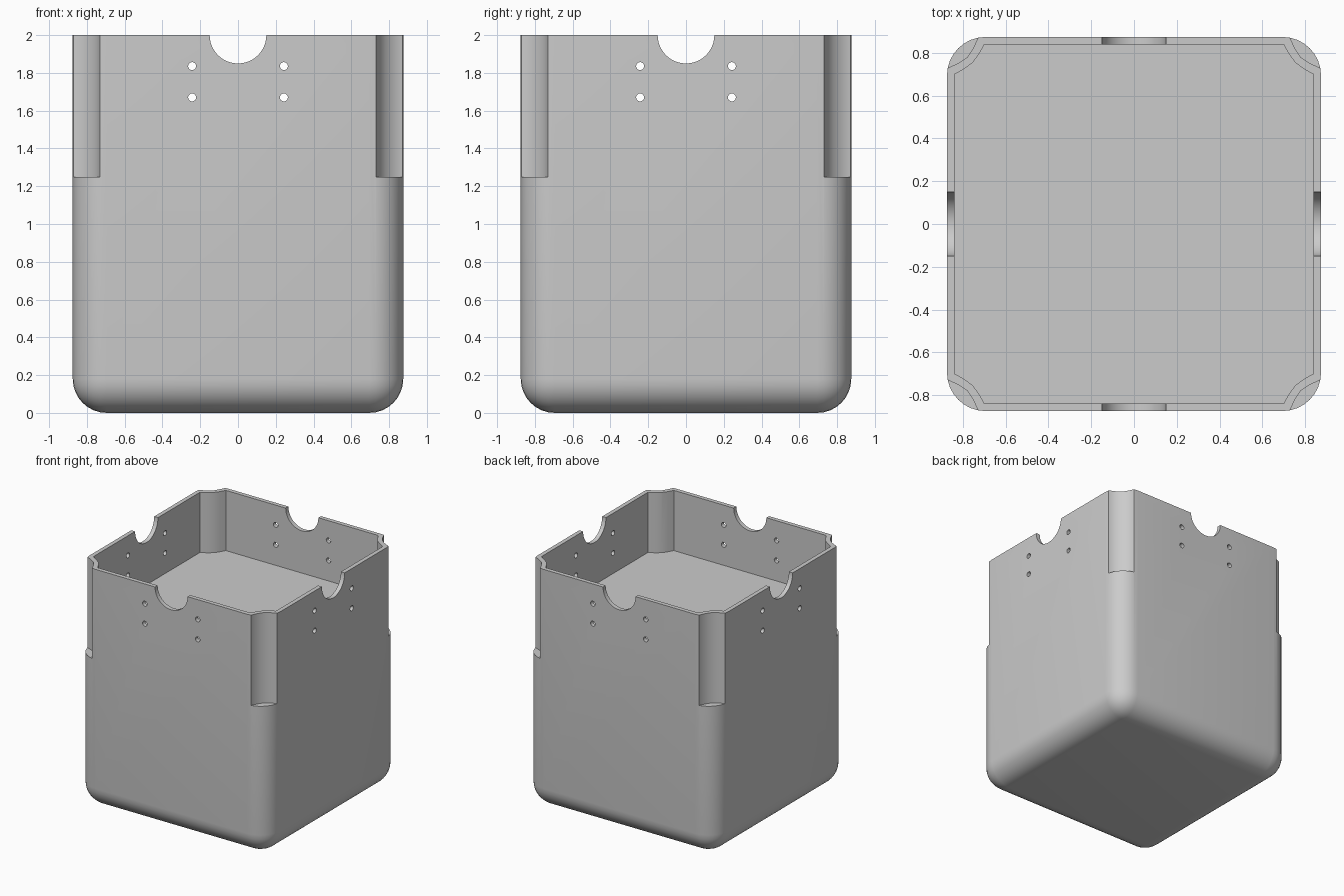
import bpy, bmesh, math
from mathutils import Matrix, Vector

if "Cube" in bpy.data.objects:
    bpy.data.objects.remove(bpy.data.objects["Cube"])

H = 0.875          # outer half width
R = 0.18           # fillet radius
FLOOR = 1.5        # height of the inside floor
LEDGE = 1.25       # height where the corner recesses begin

grey = bpy.data.materials.new("plain grey")
grey.diffuse_color = (0.6, 0.6, 0.6, 1)
grey.use_nodes = True
grey.node_tree.nodes["Principled BSDF"].inputs["Base Color"].default_value = grey.diffuse_color


def new_object(name, bm):
    bmesh.ops.recalc_face_normals(bm, faces=bm.faces)
    mesh = bpy.data.meshes.new(name)
    bm.to_mesh(mesh)
    bm.free()
    ob = bpy.data.objects.new(name, mesh)
    bpy.context.collection.objects.link(ob)
    mesh.materials.append(grey)
    return ob


def prism(bm, points, z0, z1):
    low = [bm.verts.new((x, y, z0)) for x, y in points]
    high = [bm.verts.new((x, y, z1)) for x, y in points]
    bm.faces.new(low)
    bm.faces.new(high)
    n = len(points)
    for i in range(n):
        j = (i + 1) % n
        bm.faces.new((low[i], low[j], high[j], high[i]))


def quarter_turns(points):
    """The same points in each of the four corners."""
    return [[(x * c - y * s, x * s + y * c) for x, y in points]
            for c, s in ((1, 0), (0, 1), (-1, 0), (0, -1))]


def cut(target, cutter):
    cutter.hide_render = True
    mod = target.modifiers.new("cut", 'BOOLEAN')
    mod.operation = 'DIFFERENCE'
    mod.solver = 'EXACT'
    mod.object = cutter
    bpy.context.view_layer.objects.active = target
    bpy.ops.object.modifier_apply(modifier=mod.name)
    bpy.data.objects.remove(cutter)


# Box body with rounded vertical and bottom edges
bm = bmesh.new()
bmesh.ops.create_cube(bm, size=2, matrix=Matrix.Translation((0, 0, 1)) @ Matrix.Diagonal((H, H, 1, 1)))
edges = [e for e in bm.edges if min(v.co.z for v in e.verts) < 0.5]
bmesh.ops.bevel(bm, geom=edges, offset=R, segments=8, profile=0.5, affect='EDGES')
body = new_object("box_body", bm)

# Concave corner recesses and the open tray inside
recess = [(0.95, 0.73), (0.871, 0.73), (0.823, 0.752), (0.78, 0.78),
          (0.752, 0.823), (0.73, 0.871), (0.73, 0.95), (0.95, 0.95)]
inner_corner = [(0.84, 0.70), (0.795, 0.725), (0.755, 0.755), (0.725, 0.795), (0.70, 0.84)]
bm = bmesh.new()
for corner in quarter_turns(recess):
    prism(bm, corner, LEDGE, 2.1)
prism(bm, [p for corner in quarter_turns(inner_corner) for p in corner], FLOOR, 2.1)
cut(body, new_object("recess_cutter", bm))

# Round finger notch and four screw holes in each wall
bm = bmesh.new()
for k in range(4):
    turn = Matrix.Rotation(k * math.pi / 2, 4, 'Z')
    holes = [(0, 2.0, 0.15, 48)] + [(x, z, 0.021, 20) for x in (-0.243, 0.243) for z in (1.67, 1.836)]
    for x, z, r, n in holes:
        place = turn @ Matrix.Translation(Vector((x, -H + 0.02, z))) @ Matrix.Rotation(math.pi / 2, 4, 'X')
        bmesh.ops.create_cone(bm, cap_ends=True, segments=n, radius1=r, radius2=r, depth=0.16, matrix=place)
cut(body, new_object("hole_cutter", bm))

# Smooth fillets, sharp edges kept
bpy.ops.object.select_all(action='DESELECT')
body.select_set(True)
bpy.context.view_layer.objects.active = body
bpy.ops.object.shade_smooth_by_angle(angle=math.radians(30))
